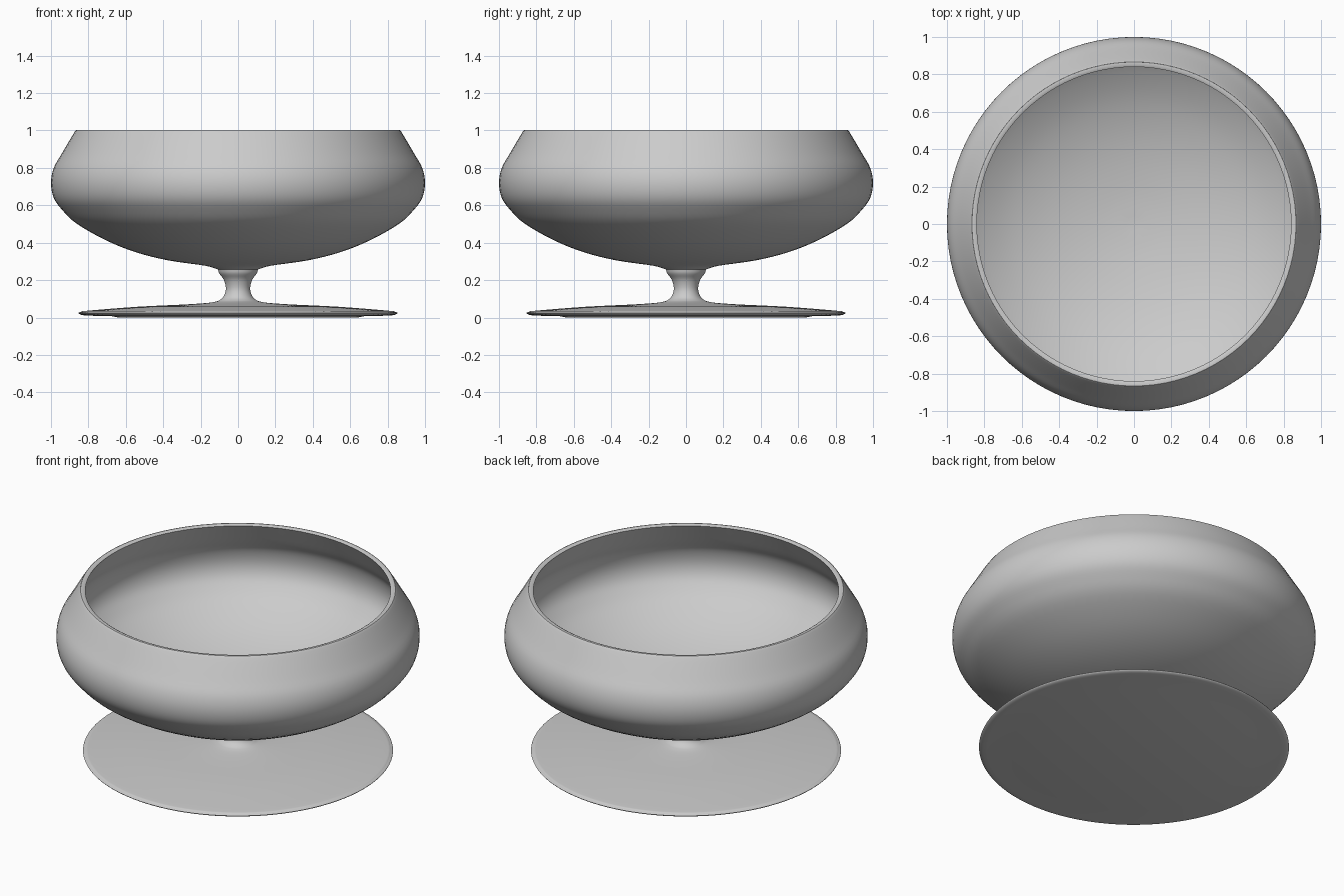
import bpy
import bmesh
from math import radians
from mathutils import Vector

SEGMENTS = 96

cube = bpy.data.objects.get("Cube")
if cube:
    bpy.data.objects.remove(cube, do_unlink=True)

grey = bpy.data.materials.new("pale grey")
grey.use_nodes = True
grey.diffuse_color = (0.6, 0.6, 0.6, 1)
grey.node_tree.nodes["Principled BSDF"].inputs["Base Color"].default_value = (0.6, 0.6, 0.6, 1)


def smooth_path(points, steps=4):
    """Catmull-Rom curve through (radius, height) points."""
    p = [Vector(q) for q in points]
    p = [2 * p[0] - p[1]] + p + [2 * p[-1] - p[-2]]
    path = []
    for a, b, c, d in zip(p, p[1:], p[2:], p[3:]):
        for i in range(steps):
            t = i / steps
            path.append(0.5 * (2 * b + (c - a) * t + (2 * a - 5 * b + 4 * c - d) * t ** 2
                               + (3 * b - a - 3 * c + d) * t ** 3))
    return path + [p[-2]]


def lathe(name, path):
    """Spin a profile once around the vertical axis."""
    bm = bmesh.new()
    verts = [bm.verts.new((max(r, 0), 0, z)) for r, z in path]
    edges = [bm.edges.new(pair) for pair in zip(verts, verts[1:])]
    bmesh.ops.spin(bm, geom=verts + edges, cent=(0, 0, 0), axis=(0, 0, 1),
                   angle=radians(360), steps=SEGMENTS, use_duplicate=False)
    bmesh.ops.remove_doubles(bm, verts=bm.verts, dist=0.0002)
    bmesh.ops.recalc_face_normals(bm, faces=bm.faces)
    mesh = bpy.data.meshes.new(name)
    bm.to_mesh(mesh)
    bm.free()
    mesh.materials.append(grey)
    obj = bpy.data.objects.new(name, mesh)
    bpy.context.collection.objects.link(obj)
    bpy.ops.object.select_all(action='DESELECT')
    obj.select_set(True)
    bpy.context.view_layer.objects.active = obj
    bpy.ops.object.shade_smooth_by_angle(angle=radians(40))
    return obj


# Wide foot: slightly raised underside and a thin rounded edge
underside = [(0, 0), (0.64, 0), (0.68, 0.008), (0.81, 0.01)]
foot_edge = smooth_path([(0.81, 0.01), (0.84, 0.015), (0.853, 0.024), (0.84, 0.031), (0.8, 0.037),
                         (0.53, 0.058), (0.28, 0.07), (0.155, 0.079), (0.107, 0.088)])
# Narrow waisted stem flaring up to the bowl
stem = smooth_path([(0.107, 0.088), (0.08, 0.108), (0.065, 0.15), (0.075, 0.2),
                    (0.1, 0.235), (0.107, 0.257)])
# Bowl: outside up to the rim, then the inside down to the middle
outside = smooth_path([(0.107, 0.257), (0.176, 0.277), (0.37, 0.305), (0.54, 0.347), (0.7, 0.41),
                       (0.86, 0.5), (0.94, 0.575), (0.985, 0.64), (1, 0.72), (0.985, 0.8),
                       (0.94, 0.88), (0.875, 0.99), (0.865, 1)])
inside = smooth_path([(0.84, 0.995), (0.91, 0.87), (0.952, 0.8), (0.968, 0.72), (0.955, 0.65),
                      (0.915, 0.592), (0.84, 0.526), (0.69, 0.44), (0.53, 0.378),
                      (0.36, 0.335), (0.17, 0.307), (0, 0.297)])

lathe("pedestal_bowl", underside + foot_edge[1:] + stem[1:] + outside[1:] + [Vector((0.85, 1))] + inside)
